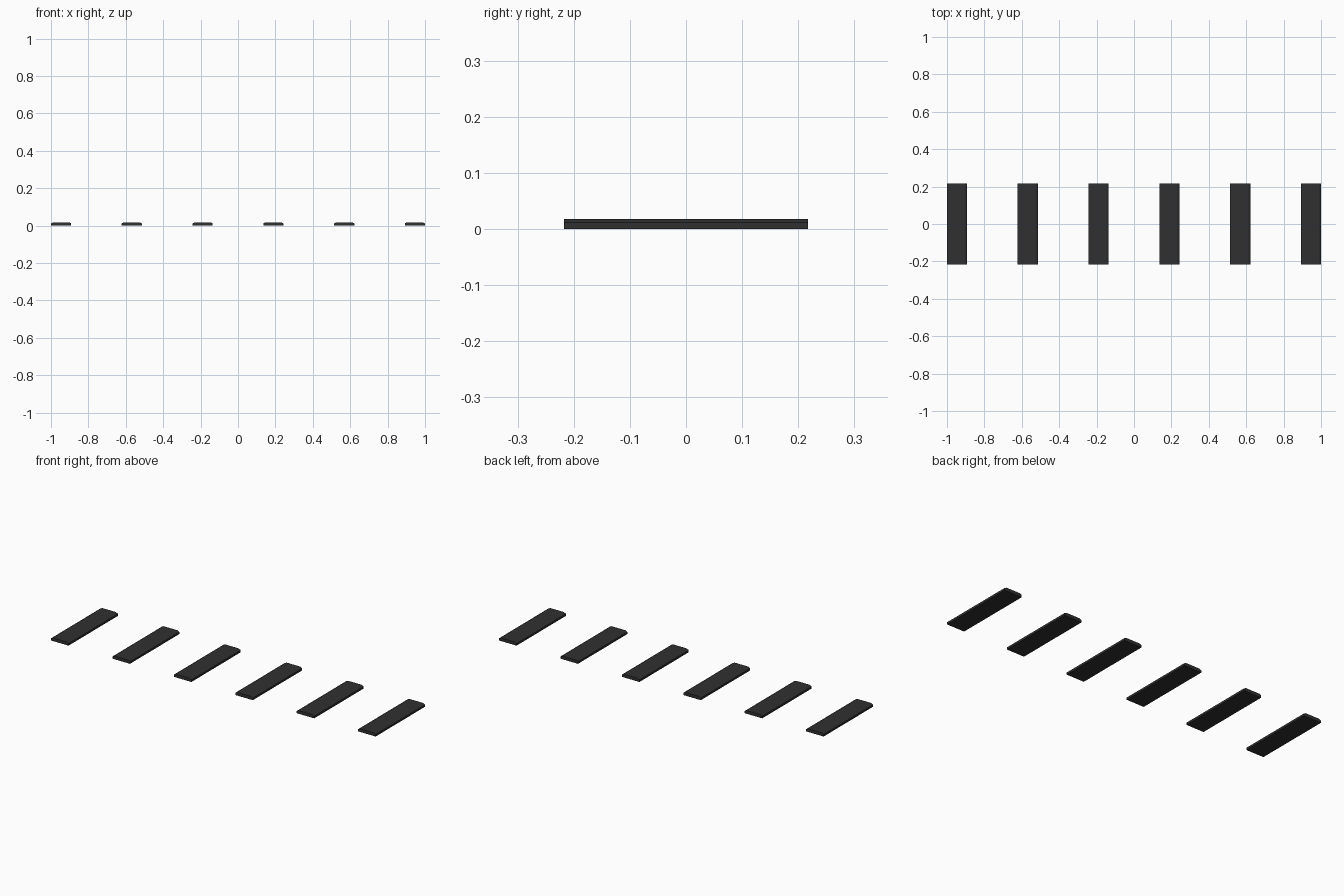
import bpy, bmesh

if "Cube" in bpy.data.objects:
    bpy.data.objects.remove(bpy.data.objects["Cube"])

W, D, H = 0.108, 0.434, 0.018   # slat width, depth, thickness
CX, CZ = 0.012, 0.006           # chamfer along the long top edges
COUNT = 6

mat = bpy.data.materials.new("dark_grey")
mat.diffuse_color = (0.03, 0.03, 0.03, 1)
mat.use_nodes = True
mat.node_tree.nodes["Principled BSDF"].inputs["Base Color"].default_value = mat.diffuse_color

# Slat: chamfered profile extruded along y
bm = bmesh.new()
w = W / 2
profile = [(-w, 0), (w, 0), (w, H - CZ), (w - CX, H), (-w + CX, H), (-w, H - CZ)]
face = bm.faces.new([bm.verts.new((x, -D / 2, z)) for x, z in profile])
ext = bmesh.ops.extrude_face_region(bm, geom=[face])
verts = [v for v in ext["geom"] if isinstance(v, bmesh.types.BMVert)]
bmesh.ops.translate(bm, verts=verts, vec=(0, D, 0))
bmesh.ops.recalc_face_normals(bm, faces=bm.faces)
mesh = bpy.data.meshes.new("slat")
bm.to_mesh(mesh)
bm.free()
mesh.materials.append(mat)

# Row of evenly spaced slats
step = (2 - W) / (COUNT - 1)
for i in range(COUNT):
    slat = bpy.data.objects.new(f"slat_{i + 1}", mesh)
    slat.location.x = -1 + w + i * step
    bpy.context.collection.objects.link(slat)
